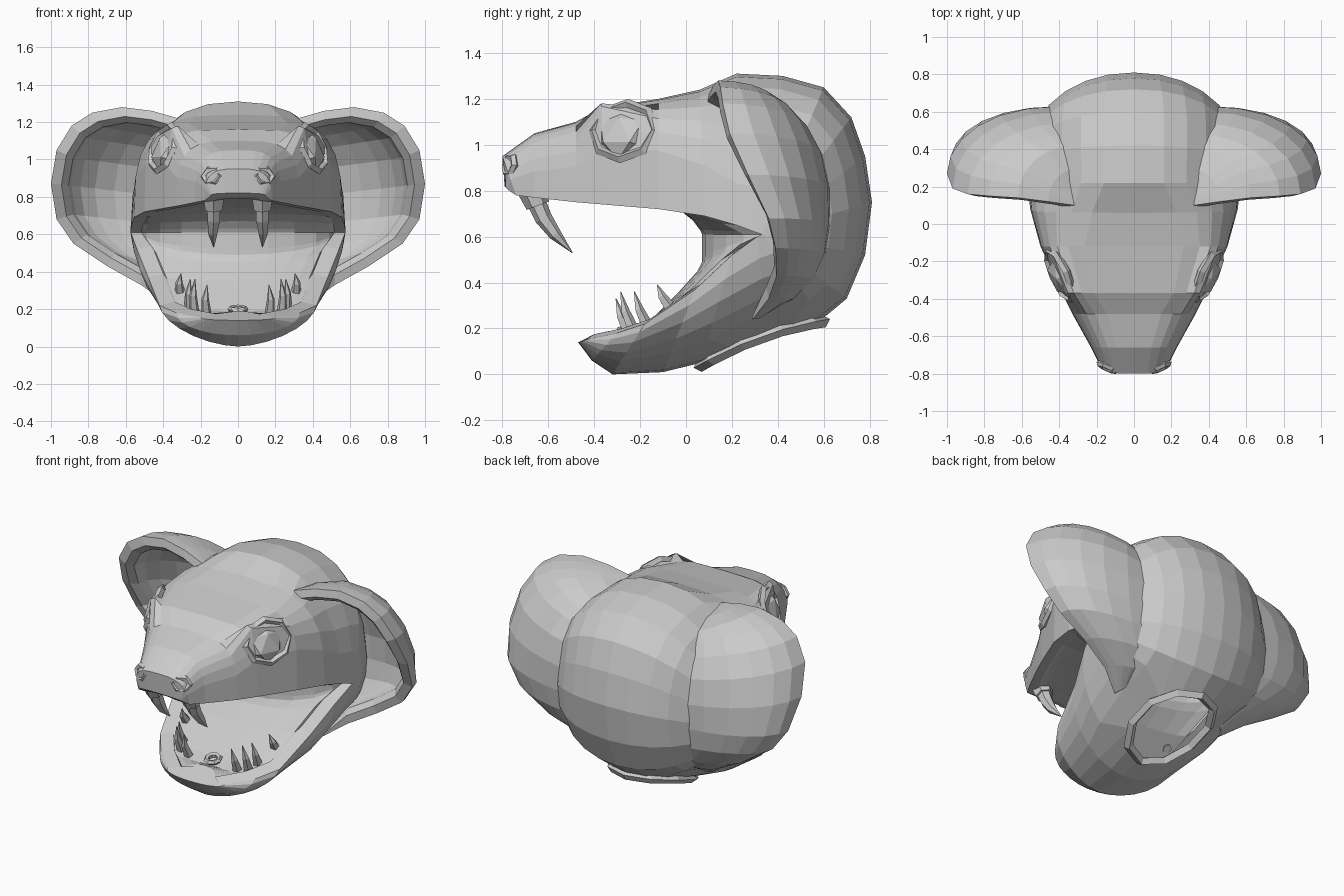
import bpy, bmesh
from math import sin, cos, pi
from mathutils import Vector, Matrix

cube = bpy.data.objects.get("Cube")
if cube:
    bpy.data.objects.remove(cube, do_unlink=True)

grey = bpy.data.materials.new("plain_grey")
grey.use_nodes = True
grey.diffuse_color = (0.6, 0.6, 0.6, 1)
grey.node_tree.nodes["Principled BSDF"].inputs["Base Color"].default_value = (0.6, 0.6, 0.6, 1)


def finish(name, bm, mirror=True):
    """Turn a bmesh into a flat-shaded object, mirrored across x = 0."""
    bmesh.ops.remove_doubles(bm, verts=bm.verts[:], dist=0.0005)
    bmesh.ops.recalc_face_normals(bm, faces=bm.faces[:])
    mesh = bpy.data.meshes.new(name)
    bm.to_mesh(mesh)
    bm.free()
    mesh.materials.append(grey)
    obj = bpy.data.objects.new(name, mesh)
    bpy.context.collection.objects.link(obj)
    if mirror:
        obj.modifiers.new("Mirror", 'MIRROR').use_clip = True
    return obj


def skin(bm, rows, wrap_rows=False, wrap_cols=False, skip=()):
    """Bridge rows of points with quads and return the vertex rows."""
    verts = [[bm.verts.new(p) for p in row] for row in rows]
    n, m = len(rows), len(rows[0])
    for i in range(n if wrap_rows else n - 1):
        for j in range(m if wrap_cols else m - 1):
            if (i, j) not in skip:
                a, b = verts[i], verts[(i + 1) % n]
                k = (j + 1) % m
                bm.faces.new((a[j], a[k], b[k], b[j]))
    return verts


def tube(bm, points, radii, axis, sides=5, closed=False):
    """Sweep a small polygon along points; axis lies across the path."""
    pts = [Vector(p) for p in points]
    n, rows = len(pts), []
    for i, p in enumerate(pts):
        before = pts[i - 1] if closed or i else p
        after = pts[(i + 1) % n] if closed else pts[min(i + 1, n - 1)]
        u = (after - before).cross(Vector(axis)).normalized()
        v = u.cross(after - before).normalized()
        rows.append([p + radii[i] * (u * cos(2 * pi * k / sides) + v * sin(2 * pi * k / sides))
                     for k in range(sides)])
    verts = skin(bm, rows, closed, True)
    if not closed:
        bm.faces.new(verts[0])
        bm.faces.new(verts[-1])


def ring(bm, centre, normal, ra, rb, thick, count, sides=5):
    """Oval polygonal ring facing along normal."""
    normal = Vector(normal).normalized()
    side = Vector((0, 0, 1)).cross(normal) if abs(normal.z) < 0.9 else Vector((1, 0, 0))
    side.normalize()
    up = normal.cross(side)
    pts = [Vector(centre) + side * ra * cos(2 * pi * k / count) + up * rb * sin(2 * pi * k / count)
           for k in range(count)]
    tube(bm, pts, [thick] * count, normal, sides, True)


def neck_point(angle, grow=1.0):
    """Point on the oval neck opening under the head, 0 = rear."""
    y = 0.33 + 0.26 * grow * cos(angle)
    d = y - 0.05
    return Vector((0.22 * grow * sin(angle), y, 0.04 + 0.6 * d - 0.43 * d * d))


# Head: sections fan out from the mouth corner, from snout over skull to chin
midline = [(-.79, .82), (-.80, .95), (-.66, 1.05), (-.48, 1.10), (-.37, 1.16), (-.12, 1.2),
           (.06, 1.24), (.22, 1.31), (.42, 1.30), (.6, 1.25), (.72, 1.12), (.78, .95),
           (.81, .75), (.78, .52), (.7, .33), (.59, .25), (.36, .18), (.07, .05),
           (-.1, .01), (-.32, 0), (-.41, .06), (-.47, .14)]
upper_lip = [(.15, -.77, .80), (.18, -.74, .78), (.23, -.66, .77), (.33, -.48, .75),
             (.39, -.36, .74), (.5, -.12, .72), (.555, .08, .69), (.57, .22, .65), (.575, .3, .62)]
lower_lip = [(.57, .31, .6), (.54, .2, .52), (.48, .04, .37), (.42, -.18, .22),
             (.33, -.3, .18), (.2, -.42, .155)]
lips = upper_lip + [(.575, .33, .61)] * 7 + lower_lip
palate = [(-.76, .8), (-.72, .79), (-.64, .79), (-.46, .78), (-.35, .77), (-.12, .74),
          (-.02, .71), (.03, .67), (.06, .63)]
throat = [(.07, .61 - .015 * i) for i in range(7)]
floor = [(.07, .49), (.05, .45), (-.04, .35), (-.2, .19), (-.27, .165), (-.33, .19)]
inside = palate + throat + floor
boxy = [.6, .6, .6, .55, .4, .42, .6, .85, .85, .85, .9] + [.95] * 3 + [1] * 4 + [1.1, 1.2, 1, .9]
COLS, INNER, JAW, BROW = 7, 5, 17, 4
brow_lift = {3: .06, 4: .08}

rows = []
for i, (m, lip, n, e) in enumerate(zip(midline, lips, inside, boxy)):
    m, lip, n = Vector((0, *m)), Vector(lip), Vector((0, *n))
    row = []
    for j in range(COLS + 1):
        s = sin(j / COLS * pi / 2) ** e if j else 0
        c = cos(j / COLS * pi / 2) ** e if j < COLS else 0
        p = lip + (m - lip) * c
        p.x = lip.x * s
        if i == BROW:
            p.z += brow_lift.get(j, 0)
        row.append(p)
    lip_width = 0.08 if i >= JAW else 0.06
    for j in range(INNER + 1):
        a = j / INNER * pi / 2
        p = lip + (n - lip) * sin(a)
        p.x = (lip.x - lip_width) * cos(a) if j < INNER else 0
        if j == 0 and i >= JAW:
            p += Vector((0, .02, .02))
        row.append(p)
    rows.append(row)

# Fit the edge of the neck opening to its oval
edge = [(15, 0), (15, 1), (15, 2), (16, 2), (17, 2), (17, 1), (17, 0)]
for k, (i, j) in enumerate(edge):
    rows[i][j] = neck_point(k * pi / 6)
    if j == 0:
        rows[i][j].x = 0
bm = bmesh.new()
verts = skin(bm, rows, skip=[(i, j) for i in (15, 16) for j in (0, 1)])
bm.faces.new(verts[0])
bm.faces.new(verts[-1])
bmesh.ops.dissolve_degenerate(bm, dist=0.0005, edges=bm.edges[:])
finish("head", bm)

# Raised rim around the neck opening
bm = bmesh.new()
tube(bm, [neck_point(k * pi / 5, 1.04) - Vector((0, 0, .008)) for k in range(10)],
     [.028] * 10, (0, -.35, 1), 4, True)
finish("neck_rim", bm, mirror=False)

# Hoods: cupped flaps swept from a front rim back to a seam in the skull
rim = [(.32, .10, 1.22), (.46, .12, 1.26), (.62, .14, 1.28), (.78, .15, 1.25), (.89, .16, 1.18),
       (.97, .19, 1.05), (1, .27, .87), (.97, .36, .68), (.88, .39, .55), (.7, .395, .43),
       (.52, .36, .33), (.39, .29, .24)]
seam = [(.25, .15, 1.17), (.28, .3, 1.17), (.3, .42, 1.14), (.31, .48, 1.1), (.33, .54, 1.04),
        (.36, .6, .94), (.38, .63, .8), (.38, .63, .65), (.37, .61, .52), (.33, .56, .41),
        (.28, .48, .33), (.33, .35, .28)]


def hood_profile(r, s, steps=6):
    pts = []
    for k in range(steps + 1):
        a = k / steps * pi / 2
        p = s + (r - s) * cos(a) ** .9 if k < steps else s.copy()
        p.y = r.y + (s.y - r.y) * sin(a)
        pts.append(p)
    return pts


bm = bmesh.new()
rows = []
for i, (r, s) in enumerate(zip(rim, seam)):
    r, s = Vector(r), Vector(s)
    inset = .18 if i < len(rim) - 1 else .03
    r_in = r.lerp(Vector((.48, r.y, .82)), inset) + Vector((0, inset * .15, 0))
    lip = r.lerp(r_in, .6) - Vector((0, inset * .15, 0))
    s_in = s - Vector((0, inset * .35, 0))
    rows.append(hood_profile(r_in, s_in)[::-1] + [lip] + hood_profile(r, s))
verts = skin(bm, rows)
bm.faces.new(verts[0])
bm.faces.new(verts[-1])
finish("hood", bm)

# Eyes: flattened faceted balls, each with a ring for its socket
gaze = Vector((1, -.45, .35))
bm = bmesh.new()
turn = gaze.to_track_quat('X', 'Z').to_matrix().to_4x4()
bmesh.ops.create_icosphere(bm, subdivisions=1, radius=.12,
                           matrix=Matrix.Translation((.385, -.28, 1.05)) @ turn @ Matrix.Diagonal((.5, 1, 1, 1)))
finish("eye", bm)
bm = bmesh.new()
ring(bm, (.395, -.27, 1.06), gaze, .145, .125, .022, 8, 4)
finish("eye_socket", bm)

# Nostrils
bm = bmesh.new()
ring(bm, (.14, -.765, .91), (.45, -1, .2), .048, .038, .018, 6)
finish("nostril", bm)

# Upper fangs in their gum sheaths
bm = bmesh.new()
tube(bm, [(.13, -.66, .77), (.13, -.62, .68), (.135, -.57, .61), (.13, -.495, .53)],
     [.042, .038, .028, .002], (1, 0, 0), 6)
finish("fang", bm)
bm = bmesh.new()
tube(bm, [(.13, -.67, .80), (.13, -.645, .735)], [.062, .052], (1, 0, 0), 6)
finish("fang_sheath", bm)

# Lower teeth: x, y, base height and length
bm = bmesh.new()
for x, y, z, h in [(.17, -.25, .18, .15), (.235, -.23, .19, .17), (.26, -.17, .21, .15), (.31, -.07, .29, .1)]:
    tube(bm, [(x, y, z), (x + .005, y - .035, z + h * .5), (x - .005, y - .055, z + h)],
         [.028, .02, .002], (1, 0, 0), 5)
finish("lower_teeth", bm)

# Small ringed opening on the mouth floor
bm = bmesh.new()
ring(bm, (0, -.25, .2), (0, -.2, 1), .04, .04, .016, 8)
finish("mouth_floor_ring", bm, mirror=False)
